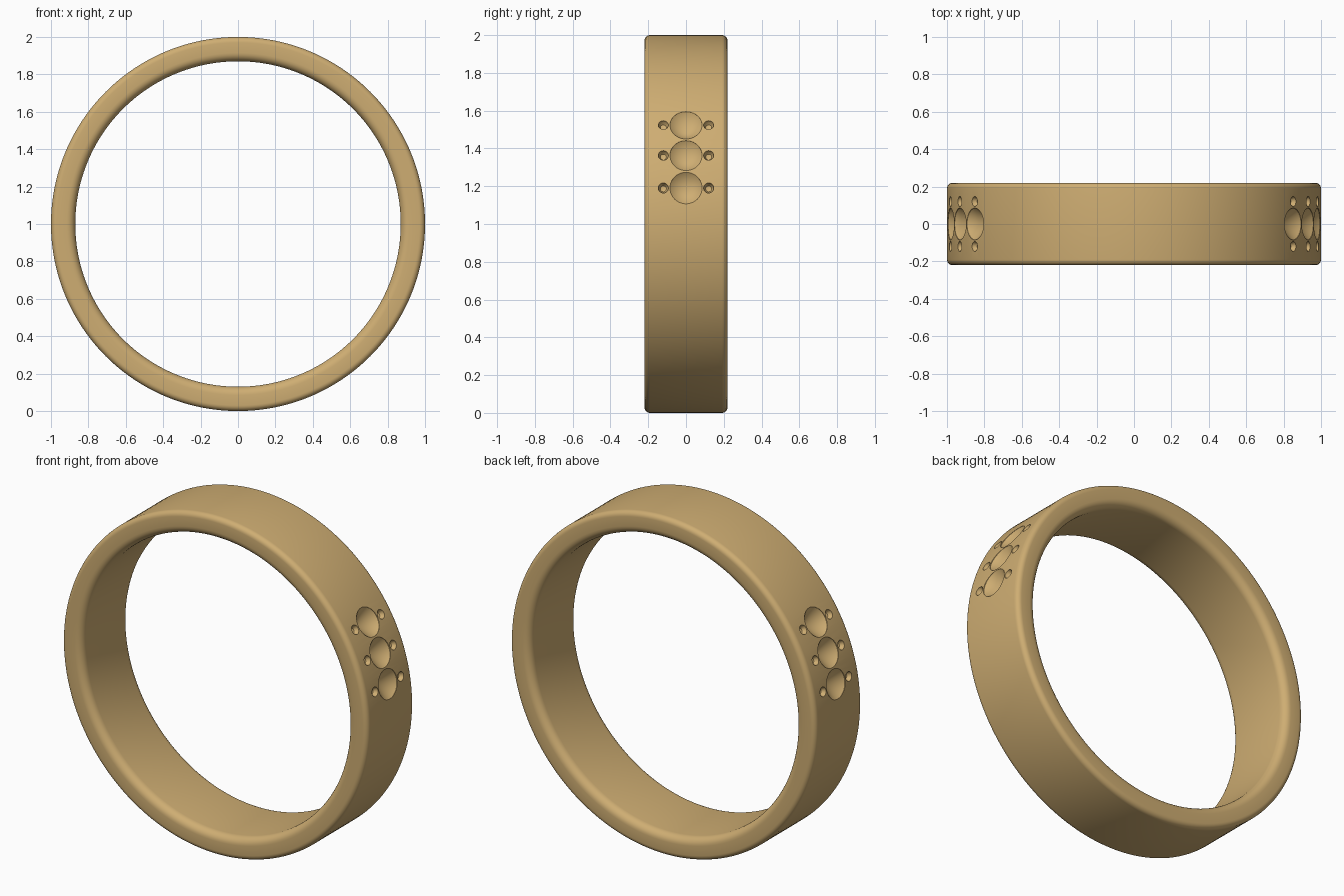
import bpy, bmesh, math
from mathutils import Matrix, Vector

if "Cube" in bpy.data.objects:
    bpy.data.objects.remove(bpy.data.objects["Cube"])

R_OUT, R_IN, HALF = 1.0, 0.87, 0.22
SEG = 192

gold = bpy.data.materials.new("gold")
gold.diffuse_color = (0.62, 0.42, 0.17, 1)
gold.use_nodes = True
gold.node_tree.nodes["Principled BSDF"].inputs["Base Color"].default_value = gold.diffuse_color


def make_object(name, bm):
    bmesh.ops.recalc_face_normals(bm, faces=bm.faces[:])
    mesh = bpy.data.meshes.new(name)
    bm.to_mesh(mesh)
    bm.free()
    obj = bpy.data.objects.new(name, mesh)
    bpy.context.collection.objects.link(obj)
    mesh.materials.append(gold)
    return obj


def rounded_profile():
    """Band cross-section as (radius, y) with rounded corners."""
    pts = []
    corners = [(R_OUT, HALF, 0.03, 0), (R_IN, HALF, 0.045, 90),
               (R_IN, -HALF, 0.045, 180), (R_OUT, -HALF, 0.03, 270)]
    for r, y, c, start in corners:
        cr = r - c if r == R_OUT else r + c
        cy = y - math.copysign(c, y)
        for i in range(7):
            a = math.radians(start + 15 * i)
            pts.append((cr + c * math.cos(a), cy + c * math.sin(a)))
    return pts


def lathe_pit(bm, matrix, profile, seg):
    """Closed pit cutter around local z from (radius, height) points, tip first."""
    tip = bm.verts.new(matrix @ Vector((0, 0, profile[0][1])))
    rings = []
    for r, h in profile[1:]:
        rings.append([bm.verts.new(matrix @ Vector((
            r * math.cos(2 * math.pi * i / seg),
            r * math.sin(2 * math.pi * i / seg), h))) for i in range(seg)])
    for i in range(seg):
        j = (i + 1) % seg
        bm.faces.new((tip, rings[0][j], rings[0][i]))
        for a, b in zip(rings, rings[1:]):
            bm.faces.new((a[i], a[j], b[j], b[i]))
    bm.faces.new(rings[-1])


# Ring band: revolve the cross-section about the y axis
bm = bmesh.new()
prof = rounded_profile()
rows = []
for s in range(SEG):
    a = 2 * math.pi * s / SEG
    rows.append([bm.verts.new((r * math.cos(a), y, 1 + r * math.sin(a)))
                 for r, y in prof])
for s in range(SEG):
    p, q = rows[s], rows[(s + 1) % SEG]
    for i in range(len(prof)):
        j = (i + 1) % len(prof)
        bm.faces.new((p[i], p[j], q[j], q[i]))
band = make_object("ring_band", bm)

# Stone seats (cones) and prong dimples, three rows on each side
seat = [(0, 0.918), (0.085, 0.996), (0.085, 1.03)]
dimple = [(0, 0.97), (0.016, 0.975), (0.026, 0.99), (0.027, 1.0), (0.027, 1.03)]
bm = bmesh.new()
for side in (0, 1):
    for deg in (11, 21.3, 31.6):
        ang = math.radians(180 - deg if side else deg)
        turn = Matrix.Translation((0, 0, 1)) @ Matrix.Rotation(math.pi / 2 - ang, 4, 'Y')
        lathe_pit(bm, turn, seat, 40)
        for y in (-0.12, 0.12):
            lathe_pit(bm, turn @ Matrix.Translation((0, y, 0)), dimple, 20)
cutter = make_object("stone_seat_cutter", bm)
cutter.hide_render = True

cut = band.modifiers.new("stone_seats", 'BOOLEAN')
cut.operation = 'DIFFERENCE'
cut.solver = 'EXACT'
cut.object = cutter

bpy.ops.object.select_all(action='DESELECT')
bpy.context.view_layer.objects.active = band
band.select_set(True)
bpy.ops.object.modifier_apply(modifier=cut.name)
bpy.data.objects.remove(cutter, do_unlink=True)
bpy.ops.object.shade_smooth_by_angle(angle=math.radians(30))
